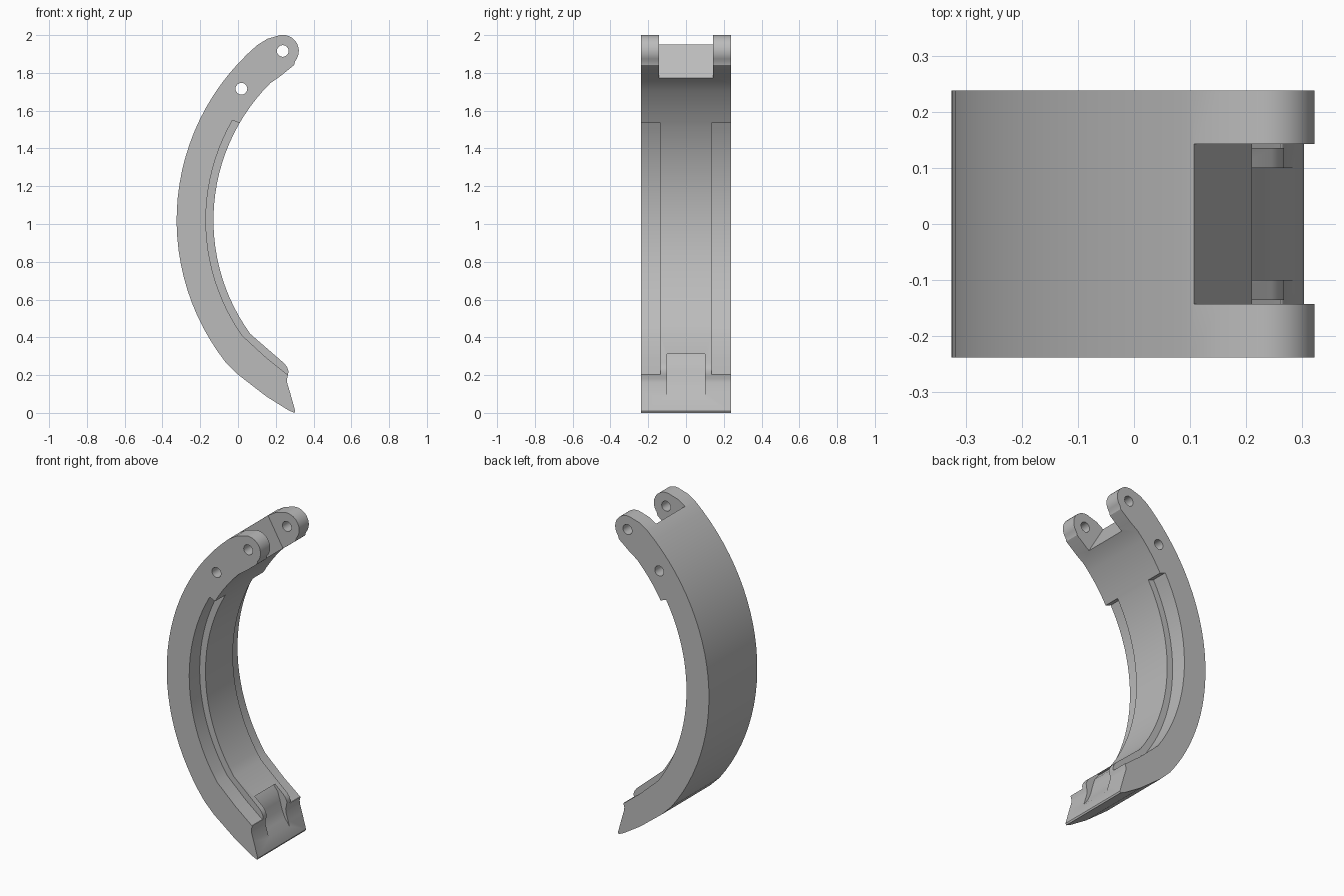
import bpy, bmesh
from math import cos, sin, radians

cube = bpy.data.objects.get("Cube")
if cube:
    bpy.data.objects.remove(cube, do_unlink=True)

grey = bpy.data.materials.new("plain grey")
grey.use_nodes = True
GREY = (0.5, 0.5, 0.5, 1)
grey.diffuse_color = GREY
grey.node_tree.nodes["Principled BSDF"].inputs["Base Color"].default_value = GREY

CENTRE = (0.895, 1.02)     # shared centre of the curved band
PIN = (0.237, 1.916)       # hinge pin axis
WIDTH = 0.238              # half width


def arc(centre, radius, start, end, steps):
    """Points on an arc in the xz plane, angles in degrees."""
    angles = [radians(start + (end - start) * i / steps) for i in range(steps + 1)]
    return [(centre[0] + radius * cos(a), centre[1] + radius * sin(a)) for a in angles]


def prism(name, profile, y0, y1):
    """Extrude an xz profile from y0 to y1."""
    bm = bmesh.new()
    face = bm.faces.new([bm.verts.new((x, y0, z)) for x, z in profile])
    new = bmesh.ops.extrude_face_region(bm, geom=[face])["geom"]
    verts = [v for v in new if isinstance(v, bmesh.types.BMVert)]
    bmesh.ops.translate(bm, verts=verts, vec=(0, y1 - y0, 0))
    bmesh.ops.recalc_face_normals(bm, faces=bm.faces)
    mesh = bpy.data.meshes.new(name)
    bm.to_mesh(mesh)
    bm.free()
    mesh.materials.append(grey)
    obj = bpy.data.objects.new(name, mesh)
    bpy.context.collection.objects.link(obj)
    return obj


# Curved band with rounded hinge end and hooked lower lip
outline = arc(CENTRE, 1.22, 218, 130.5, 26)
outline += [(0.155, 1.98)]
outline += arc(PIN, 0.085, 112, -40, 14)
outline += [(0.297, 1.842)]
outline += arc(CENTRE, 1.015, 127, 131, 2)
outline += arc(CENTRE, 1.025, 135, 216, 26)
outline += [(0.245, 0.262), (0.26, 0.242), (0.267, 0.222), (0.265, 0.2),
            (0.259, 0.18), (0.26, 0.16), (0.275, 0.11), (0.303, 0.01),
            (0.298, 0), (0.265, 0.015), (0.15, 0.087), (0.0, 0.203)]
body = prism("curved_clamp_arm", outline, -WIDTH, WIDTH)

cutters = []

# Recessed ledges along both inner edges
ledge = arc(CENTRE, 1.065, 150.2, 215, 22)
ledge += [(0.15, 0.292), (0.262, 0.203), (0.4, 0.203), (0.4, 0.6), (0.1, 1.497)]
for side in (-1, 1):
    cutters.append(prism("ledge_cutter", ledge, side * 0.135, side * 0.3))

# Slot between the two hinge ears
slot = [(0.06, 2.03), (0.235, 1.73), (0.5, 1.73), (0.5, 2.1), (0.06, 2.1)]
cutters.append(prism("slot_cutter", slot, -0.143, 0.143))

# Curved pocket in the lower lip
pocket = [(0.17, 0.313), (0.205, 0.27), (0.22, 0.22), (0.233, 0.17),
          (0.254, 0.12), (0.284, 0.078), (0.4, 0.078), (0.4, 0.313)]
cutters.append(prism("pocket_cutter", pocket, -0.1, 0.1))

# Pin holes
for centre in (PIN, (0.018, 1.716)):
    hole = arc(centre, 0.031, 0, 345, 23)
    cutters.append(prism("hole_cutter", hole, -0.4, 0.4))

# Carve the body, then discard the cutters
for cutter in cutters:
    cutter.hide_render = True
    mod = body.modifiers.new(cutter.name, "BOOLEAN")
    mod.operation = "DIFFERENCE"
    mod.solver = "EXACT"
    mod.object = cutter
bpy.context.view_layer.update()
graph = bpy.context.evaluated_depsgraph_get()
carved = bpy.data.meshes.new_from_object(body.evaluated_get(graph))
body.modifiers.clear()
body.data = carved
for cutter in cutters:
    bpy.data.objects.remove(cutter, do_unlink=True)

# Smooth curves with sharp edges
bpy.ops.object.select_all(action="DESELECT")
body.select_set(True)
bpy.context.view_layer.objects.active = body
bpy.ops.object.shade_smooth_by_angle(angle=radians(28))
